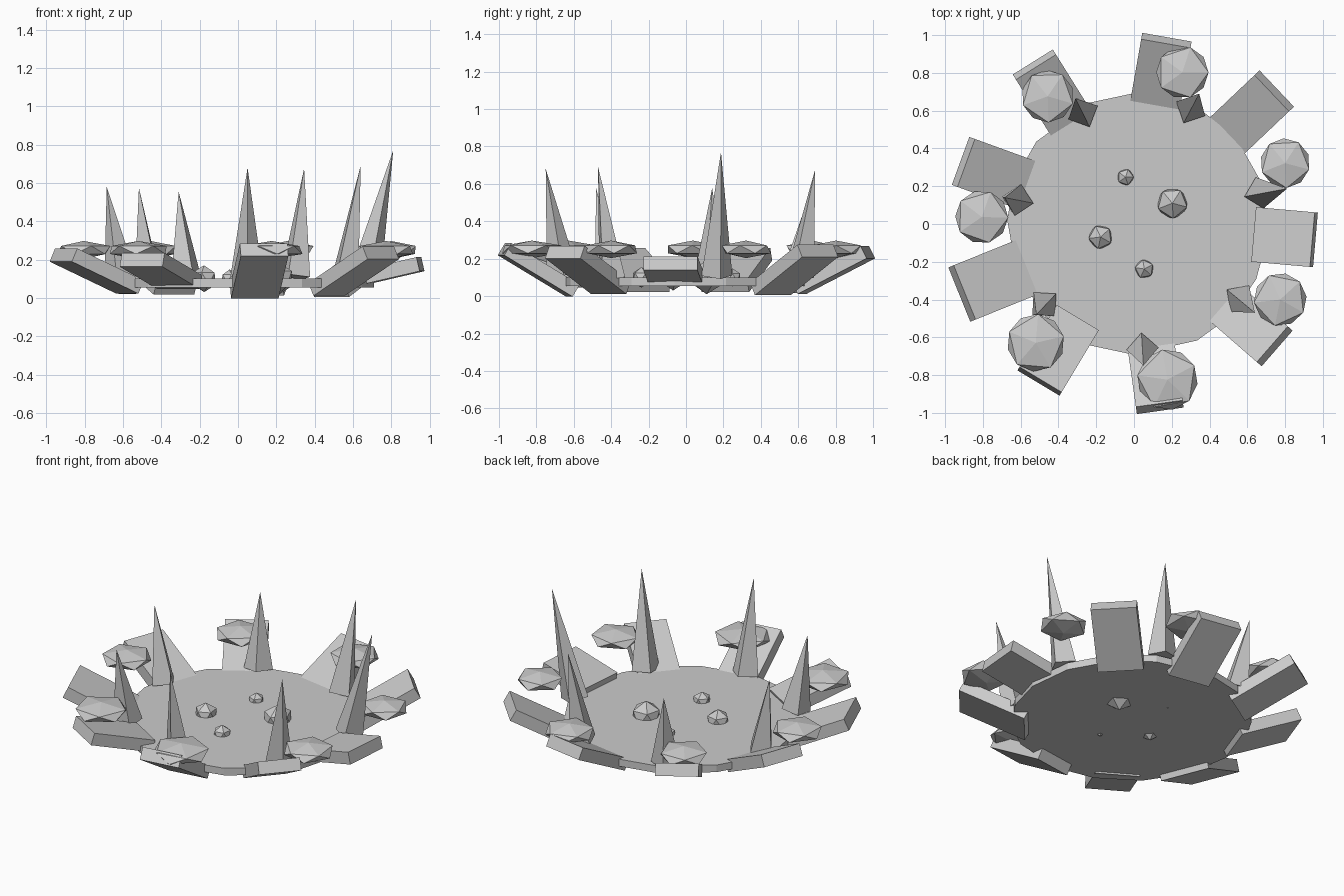
import bpy, bmesh
from math import radians, cos, sin, atan2
from mathutils import Matrix, Vector

if "Cube" in bpy.data.objects:
    bpy.data.objects.remove(bpy.data.objects["Cube"])


def finish(name, bm, matrix=Matrix()):
    bmesh.ops.transform(bm, matrix=matrix, verts=bm.verts)
    bmesh.ops.recalc_face_normals(bm, faces=bm.faces)
    me = bpy.data.meshes.new(name)
    bm.to_mesh(me)
    bm.free()
    ob = bpy.data.objects.new(name, me)
    bpy.context.collection.objects.link(ob)
    return ob


def stone(name, loc, radius, height, spin=0):
    bm = bmesh.new()
    bmesh.ops.create_icosphere(bm, subdivisions=1, radius=1)
    finish(name, bm, Matrix.Translation(loc) @ Matrix.Rotation(spin, 4, 'Z')
           @ Matrix.Diagonal((radius, radius, height, 1)))


def slab(name, angle, r, width, tilt, length):
    bm = bmesh.new()
    bmesh.ops.create_cube(bm, size=1)
    finish(name, bm, Matrix.Rotation(radians(angle), 4, 'Z')
           @ Matrix.Translation((r, 0, 0.14))
           @ Matrix.Rotation(radians(-tilt), 4, 'Y')
           @ Matrix.Diagonal((length, width, 0.075, 1)))


def spike(name, base, tip):
    base, tip = Vector(base), Vector(tip)
    axis = tip - base
    lean = Vector((0, 0, 1)).rotation_difference(axis).to_matrix().to_4x4()
    bm = bmesh.new()
    bmesh.ops.create_cone(bm, cap_ends=True, segments=4, radius1=0.085,
                          radius2=0, depth=axis.length)
    bmesh.ops.remove_doubles(bm, verts=bm.verts, dist=1e-4)
    finish(name, bm, Matrix.Translation((base + tip) / 2) @ lean
           @ Matrix.Rotation(atan2(base.y, base.x), 4, 'Z'))


# Uneven low-poly floor disc
bm = bmesh.new()
ring = [bm.verts.new((0.02 + 0.692 * cos(radians(a)), 0.692 * sin(radians(a)), 0.055))
        for a in (-5, 18, 41, 62, 92, 112, 141, 160, 178, 202, 225, 248, 268, 297, 315, 335)]
top = bmesh.ops.extrude_face_region(bm, geom=[bm.faces.new(ring)])
bmesh.ops.translate(bm, vec=(0, 0, 0.045),
                    verts=[v for v in top['geom'] if isinstance(v, bmesh.types.BMVert)])
bm.normal_update()
finish("floor_disc", bm)

# Tilted rim slabs: angle, radius, width, tilt, length
for i, s in enumerate([
        (-5, 0.80, 0.29, 13, 0.32), (43.5, 0.84, 0.265, 29, 0.42),
        (80, 0.80, 0.265, 27, 0.42), (122, 0.805, 0.25, 25, 0.42),
        (160, 0.78, 0.27, 25, 0.40), (202, 0.795, 0.31, 24, 0.41),
        (239, 0.78, 0.26, 17, 0.40), (278, 0.795, 0.25, 31, 0.43),
        (319, 0.80, 0.25, 27, 0.42)]):
    slab(f"rim_slab_{i + 1}", *s)

# Leaning four-sided spikes: base and tip
for i, (b, t) in enumerate([
        ((0.30, 0.61, 0.11), (0.345, 0.69, 0.675)),
        ((0.665, 0.165, 0.11), (0.81, 0.187, 0.77)),
        ((0.56, -0.395, 0.10), (0.64, -0.47, 0.69)),
        ((0.045, -0.66, 0.11), (0.05, -0.75, 0.68)),
        ((-0.475, -0.425, 0.11), (-0.517, -0.48, 0.575)),
        ((-0.615, 0.127, 0.11), (-0.685, 0.14, 0.578)),
        ((-0.27, 0.59, 0.11), (-0.31, 0.665, 0.555))]):
    spike(f"spike_{i + 1}", b, t)

# Flattened rim stones: x, y, radius
for i, (x, y, r) in enumerate([
        (0.256, 0.803, 0.155), (0.80, 0.322, 0.147), (0.774, -0.40, 0.157),
        (0.177, -0.824, 0.18), (-0.52, -0.629, 0.17), (-0.806, 0.037, 0.157),
        (-0.457, 0.676, 0.155)]):
    stone(f"rim_stone_{i + 1}", (x, y, 0.25), r, 0.047, i)

# Small floor pebbles: x, y, radius
for i, (x, y, r) in enumerate([
        (-0.045, 0.248, 0.048), (0.203, 0.11, 0.09),
        (-0.177, -0.069, 0.07), (0.055, -0.238, 0.055)]):
    stone(f"floor_pebble_{i + 1}", (x, y, 0.10), r, r, i)
